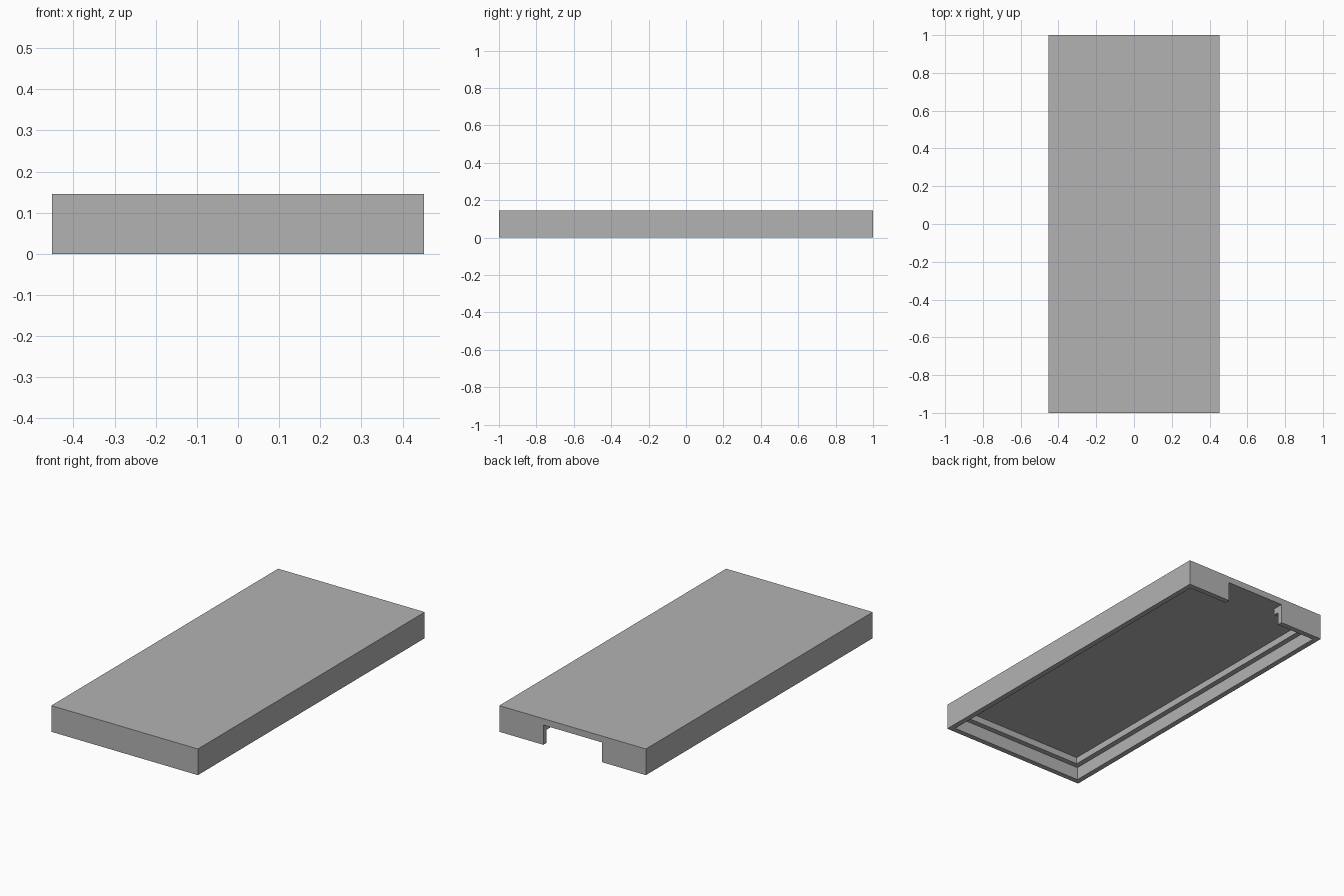
import bpy
import bmesh

# Remove the default cube
cube = bpy.data.objects.get("Cube")
if cube:
    bpy.data.objects.remove(cube, do_unlink=True)

# Main dimensions
half_w, half_l, height = 0.4525, 1.0, 0.146
rim, lip = 0.03, 0.06            # inset of the outer rim and of the inner ledge
ledge_z, ceiling_z = 0.073, 0.11
notch = 0.181                    # half width of the opening in the back wall

# Wall profile as (inset, z), from the top edge around to the ceiling
profile = [(0, height), (0, ceiling_z), (0, 0), (rim, 0),
           (rim, ledge_z), (lip, ledge_z), (lip, ceiling_z)]

# Path around the walls as (x, y, inward x, inward y), from notch edge to notch edge
path = [(notch, half_l, 0, -1)]
for sx, sy in [(1, 1), (1, -1), (-1, -1), (-1, 1)]:
    path.append((sx * half_w, sy * half_l, -sx, -sy))
path.append((-notch, half_l, 0, -1))

bm = bmesh.new()
rings = [[bm.verts.new((x + dx * inset, y + dy * inset, z)) for inset, z in profile]
         for x, y, dx, dy in path]

# Stepped walls swept along the path
for a, b in zip(rings, rings[1:]):
    for i in range(len(profile) - 1):
        bm.faces.new((a[i], b[i], b[i + 1], a[i + 1]))

# Notch sides and the strip above the notch
first, last = rings[0], rings[-1]
bm.faces.new(first[1:])
bm.faces.new(last[1:])
bm.faces.new((last[0], first[0], first[1], last[1]))

# Flat top, and the ceiling that runs out through the notch
bm.faces.new([r[0] for r in rings])
bm.faces.new([first[1]] + [r[-1] for r in rings] + [last[1]])
bmesh.ops.recalc_face_normals(bm, faces=bm.faces)

mesh = bpy.data.meshes.new("cover_shell")
bm.to_mesh(mesh)
bm.free()
shell = bpy.data.objects.new("cover_shell", mesh)
bpy.context.collection.objects.link(shell)

# Plain grey material
color = (0.45, 0.45, 0.45, 1)
grey = bpy.data.materials.new("plain_grey")
grey.use_nodes = True
grey.diffuse_color = color
for node in grey.node_tree.nodes:
    if node.type == "BSDF_PRINCIPLED":
        node.inputs["Base Color"].default_value = color
mesh.materials.append(grey)
